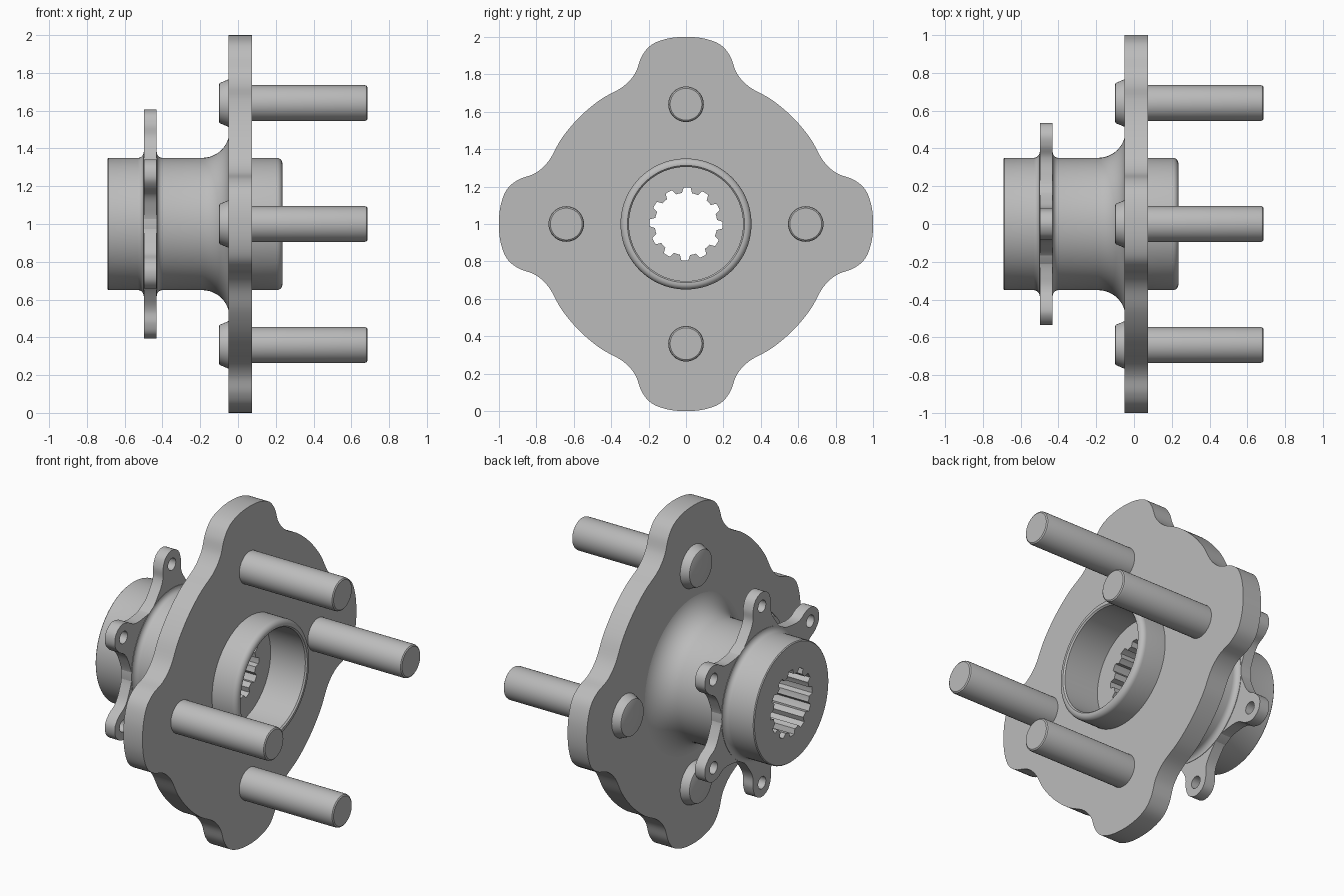
import bpy, bmesh
from math import sin, cos, pi, radians
from mathutils import Matrix, Vector

cube = bpy.data.objects.get("Cube")
if cube:
    bpy.data.objects.remove(cube)

steel = bpy.data.materials.new("grey_steel")
steel.use_nodes = True
GREY = (0.5, 0.5, 0.5, 1)
steel.diffuse_color = GREY
steel.node_tree.nodes["Principled BSDF"].inputs["Base Color"].default_value = GREY


def finish(name, bm, angle=35):
    """Turn a bmesh into a shaded object."""
    bmesh.ops.remove_doubles(bm, verts=bm.verts, dist=0.0002)
    bmesh.ops.recalc_face_normals(bm, faces=bm.faces)
    mesh = bpy.data.meshes.new(name)
    bm.to_mesh(mesh)
    bm.free()
    mesh.materials.clear()
    mesh.materials.append(steel)
    obj = bpy.data.objects.new(name, mesh)
    bpy.context.collection.objects.link(obj)
    bpy.ops.object.select_all(action='DESELECT')
    obj.select_set(True)
    bpy.context.view_layer.objects.active = obj
    bpy.ops.object.shade_smooth_by_angle(angle=radians(angle))
    return obj


def lathe(name, profile, y=0, z=1, seg=96, caps=False, closed=False):
    """Spin (x, radius) points about an axis along x; a radius may be a function of the step."""
    bm = bmesh.new()
    rings = []
    for x, r in profile:
        ring = []
        for i in range(seg):
            a = 2 * pi * i / seg
            rad = r(i) if callable(r) else r
            ring.append(bm.verts.new((x, y + rad * cos(a), z + rad * sin(a))))
        rings.append(ring)
    pairs = list(zip(rings, rings[1:]))
    if closed:
        pairs.append((rings[-1], rings[0]))
    for p, q in pairs:
        for i in range(seg):
            j = (i + 1) % seg
            bm.faces.new((p[i], p[j], q[j], q[i]))
    if caps:
        bm.faces.new(rings[0])
        bm.faces.new(rings[-1])
    return finish(name, bm)


def arc(cx, cr, rad, a0, a1, n=8):
    """Arc points in the (x, radius) plane, angles in degrees."""
    angles = [radians(a0 + (a1 - a0) * i / n) for i in range(n + 1)]
    return [(cx + rad * cos(a), cr + rad * sin(a)) for a in angles]


def smooth_loop(pts, steps=6):
    """Closed smooth curve through the points."""
    out, n = [], len(pts)
    for i in range(n):
        a, b, c, d = (Vector(pts[(i + k - 1) % n]) for k in range(4))
        for s in range(steps):
            t = s / steps
            out.append(b + (c - a) * t / 2 + (2 * a - 5 * b + 4 * c - d) * t * t / 2
                       + (3 * b - a - 3 * c + d) * t ** 3 / 2)
    return out


def lobed(half, count):
    """Mirror half a lobe (radial, sideways) and repeat it around, first lobe pointing up."""
    lobe = [(u, -v) for u, v in reversed(half[1:-1])] + half
    pts = []
    for k in range(count):
        a = pi / 2 + 2 * pi * k / count
        pts += [(u * cos(a) - v * sin(a), u * sin(a) + v * cos(a)) for u, v in lobe]
    return smooth_loop(pts)


def circle(r, cx=0, cy=0, n=32):
    return [(cx + r * cos(2 * pi * i / n), cy + r * sin(2 * pi * i / n)) for i in range(n)]


def plate(name, x, thickness, loops):
    """Flat plate with holes, standing across the x axis."""
    curve = bpy.data.curves.new(name + "_outline", 'CURVE')
    curve.dimensions = '2D'
    curve.fill_mode = 'BOTH'
    curve.extrude = thickness / 2
    for loop in loops:
        spline = curve.splines.new('POLY')
        spline.points.add(len(loop) - 1)
        for p, co in zip(spline.points, loop):
            p.co = (co[0], co[1], 0, 1)
        spline.use_cyclic_u = True
    helper = bpy.data.objects.new(name + "_outline", curve)
    bpy.context.collection.objects.link(helper)
    mesh = bpy.data.meshes.new_from_object(
        helper.evaluated_get(bpy.context.evaluated_depsgraph_get()))
    bm = bmesh.new()
    bm.from_mesh(mesh)
    bpy.data.objects.remove(helper)
    bpy.data.meshes.remove(mesh)
    # local x, y, z become world y, z, x
    bm.transform(Matrix(((0, 0, 1, x), (1, 0, 0, 0), (0, 1, 0, 1), (0, 0, 0, 1))))
    return finish(name, bm)


# Hub barrel with bearing recess and splined bore
def spline_bore(i):
    return 0.195 if (i + 2) % 8 < 4 else 0.167


BACK, FLOOR, R = -0.69, 0.0, 0.35
hub = [(BACK, spline_bore), (BACK, R - 0.005), (BACK + 0.005, R)]
hub += arc(-0.53, R + 0.03, 0.03, -90, 0, 5)
hub += arc(-0.40, R + 0.03, 0.03, 180, 270, 5)
hub += arc(-0.19, R + 0.145, 0.145, -90, 0, 12)
hub += [(0.0, R + 0.145), (0.0, R)]
hub += arc(0.235 - 0.03, R - 0.03, 0.03, 90, 0, 6)
hub += [(0.235, 0.313), (0.227, 0.305), (FLOOR, 0.305), (FLOOR, spline_bore)]
lathe("hub_barrel", hub, closed=True)

# Four-lobed wheel flange
lobe = [(1, 0), (0.99, 0.1), (0.957, 0.185), (0.895, 0.237), (0.805, 0.272),
        (0.733, 0.338), (0.664, 0.458), (0.57, 0.57)]
plate("wheel_flange", 0.0125, 0.125, [lobed(lobe, 4), circle(0.32, n=96)])

# Ring of six drilled mounting ears
ear = [(0.605, 0), (0.581, 0.058), (0.525, 0.083), (0.46, 0.086),
       (0.4, 0.118), (0.325, 0.188)]
EAR_R = 0.522
holes = [circle(0.036, EAR_R * cos(a), EAR_R * sin(a), 24)
         for a in (pi / 2 + pi / 3 * k for k in range(6))]
plate("mounting_ears", -0.465, 0.065, [lobed(ear, 6), circle(0.3, n=96)] + holes)

# Four wheel studs with tapered heads
stud = [(-0.1, 0.1), (-0.097, 0.106), (-0.05, 0.126), (-0.04, 0.126), (-0.04, 0.095),
        (0.67, 0.095), (0.68, 0.092), (0.685, 0.085)]
for k, side in enumerate(("left", "top", "right", "bottom")):
    a = k * pi / 2
    lathe("wheel_stud_" + side, stud, 0.64 * cos(a), 1 + 0.64 * sin(a), 40, caps=True)
